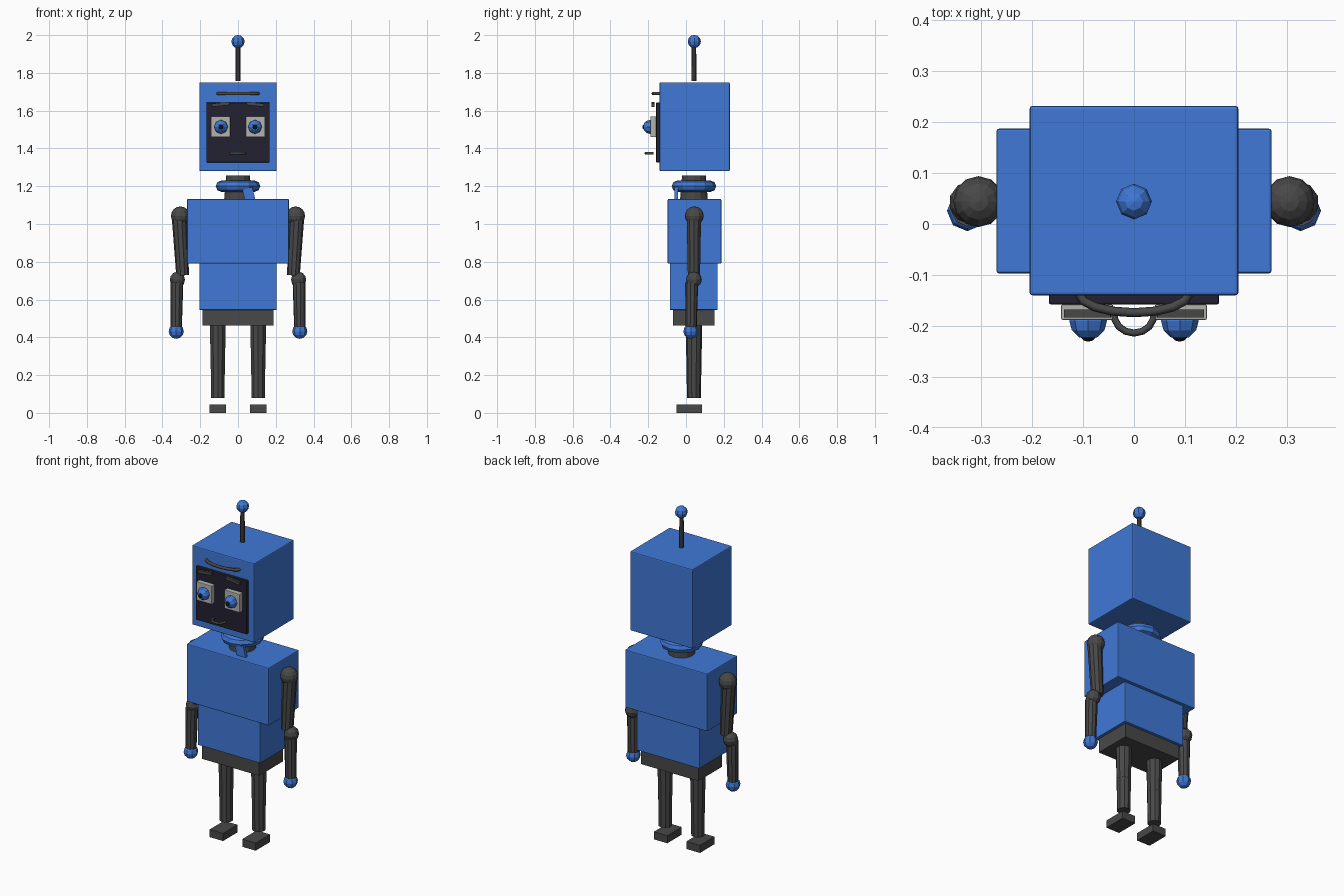
import bpy, math
from mathutils import Vector

if "Cube" in bpy.data.objects:
    bpy.data.objects.remove(bpy.data.objects["Cube"])


def material(name, rgb):
    m = bpy.data.materials.new(name)
    m.diffuse_color = (*rgb, 1)
    m.use_nodes = True
    m.node_tree.nodes["Principled BSDF"].inputs["Base Color"].default_value = m.diffuse_color
    return m


BLUE = material("blue", (0.05, 0.19, 0.68))
DARK = material("dark_grey", (0.065, 0.065, 0.065))
BLACK = material("black", (0.008, 0.008, 0.01))
NAVY = material("screen", (0.016, 0.015, 0.03))
PALE = material("pale_grey", (0.45, 0.45, 0.42))


def finish(name, mat):
    o = bpy.context.object
    o.name = name
    o.data.materials.append(mat)
    return o


def box(name, lo, hi, mat, bevel=0.0, rot=(0, 0, 0)):
    lo, hi = Vector(lo), Vector(hi)
    bpy.ops.mesh.primitive_cube_add(size=1, location=(lo + hi) / 2)
    o = finish(name, mat)
    o.scale = hi - lo
    bpy.ops.object.transform_apply(location=False, rotation=False, scale=True)
    o.rotation_euler = rot
    if bevel:
        b = o.modifiers.new("bevel", "BEVEL")
        b.width, b.segments = bevel, 2
    return o


def ball(name, pos, r, mat, seg=8, rings=6, rot=(0, 0, 0)):
    bpy.ops.mesh.primitive_uv_sphere_add(segments=seg, ring_count=rings, radius=r,
                                         location=pos, rotation=rot)
    return finish(name, mat)


def rod(name, a, b, r1, r2, mat, seg=10):
    a, b = Vector(a), Vector(b)
    bpy.ops.mesh.primitive_cone_add(vertices=seg, radius1=r1, radius2=r2, depth=(b - a).length,
                                    location=(a + b) / 2,
                                    rotation=(b - a).to_track_quat("Z", "Y").to_euler())
    return finish(name, mat)


def arc(name, centre, rx, ry, a0, a1, r, mat, n=8):
    # horizontal bent tube bulging towards the front
    c = bpy.data.curves.new(name, "CURVE")
    c.dimensions = "3D"
    c.bevel_depth, c.bevel_resolution, c.use_fill_caps = r, 1, True
    s = c.splines.new("POLY")
    s.points.add(n)
    for i, p in enumerate(s.points):
        t = math.radians(a0 + (a1 - a0) * i / n)
        p.co = (centre[0] + rx * math.cos(t), centre[1] + ry * math.sin(t), centre[2], 1)
    o = bpy.data.objects.new(name, c)
    bpy.context.collection.objects.link(o)
    c.materials.append(mat)
    return o


# body blocks
box("head", (-0.205, -0.14, 1.28), (0.205, 0.232, 1.75), BLUE, 0.006)
box("chest", (-0.27, -0.097, 0.79), (0.27, 0.187, 1.132), BLUE, 0.005)
box("belly", (-0.205, -0.085, 0.545), (0.205, 0.168, 0.795), BLUE, 0.004)
box("hips", (-0.188, -0.07, 0.462), (0.188, 0.152, 0.546), DARK)

# neck and scarf
rod("neck", (0, 0.042, 1.12), (0, 0.042, 1.257), 0.074, 0.063, DARK, 12)
bpy.ops.mesh.primitive_torus_add(major_segments=12, minor_segments=8, major_radius=0.088,
                                 minor_radius=0.03, location=(0, 0.042, 1.2))
finish("scarf", BLUE)
box("scarf_tail", (0.03, -0.06, 1.12), (0.085, -0.042, 1.19), BLUE, 0, (0, math.radians(-14), 0))

# antenna
rod("antenna_rod", (0, 0.042, 1.757), (0, 0.042, 1.95), 0.013, 0.012, DARK, 8)
ball("antenna_tip", (0, 0.044, 1.966), 0.035, BLUE)

# face
box("face_screen", (-0.167, -0.158, 1.326), (0.167, -0.138, 1.643), NAVY, 0.004)
arc("forehead_band", (0, -0.136, 1.69), 0.108, 0.038, 180, 360, 0.009, DARK)
arc("mouth", (0, -0.178, 1.374), 0.039, 0.036, 170, 370, 0.007, DARK)

# paired parts
for side, s in (("left", -1), ("right", 1)):
    x0, x1 = sorted((s * 0.041, s * 0.143))
    box(side + "_eye_plate", (x0, -0.188, 1.46), (x1, -0.158, 1.57), PALE, 0.003)
    ball(side + "_eye", (s * 0.09, -0.19, 1.514), 0.037, BLUE, rot=(math.pi / 2, 0, 0))
    ball(side + "_pupil", (s * 0.09, -0.213, 1.514), 0.018, BLACK, rot=(math.pi / 2, 0, 0))
    x0, x1 = sorted((s * 0.045, s * 0.137))
    box(side + "_brow", (x0, -0.183, 1.625), (x1, -0.168, 1.642), DARK, 0,
        (0, s * math.radians(6), 0))

    # arm
    ball(side + "_shoulder", (s * 0.305, 0.044, 1.043), 0.05, DARK, 12, 8)
    rod(side + "_upper_arm", (s * 0.311, 0.042, 1.04), (s * 0.293, 0.042, 0.728),
        0.04, 0.034, DARK)
    ball(side + "_elbow", (s * 0.321, 0.042, 0.705), 0.042, DARK, 10, 6)
    rod(side + "_forearm", (s * 0.324, 0.03, 0.69), (s * 0.327, 0.027, 0.45), 0.035, 0.03, DARK)
    ball(side + "_hand", (s * 0.327, 0.026, 0.432), 0.04, BLUE)

    # leg
    x = s * 0.107
    rod(side + "_thigh", (x, 0.042, 0.27), (x, 0.042, 0.465), 0.04, 0.044, DARK)
    rod(side + "_shin", (x, 0.042, 0.08), (x, 0.042, 0.29), 0.037, 0.04, DARK)
    box(side + "_foot", (x - 0.044, -0.05, 0), (x + 0.044, 0.085, 0.045), DARK)
